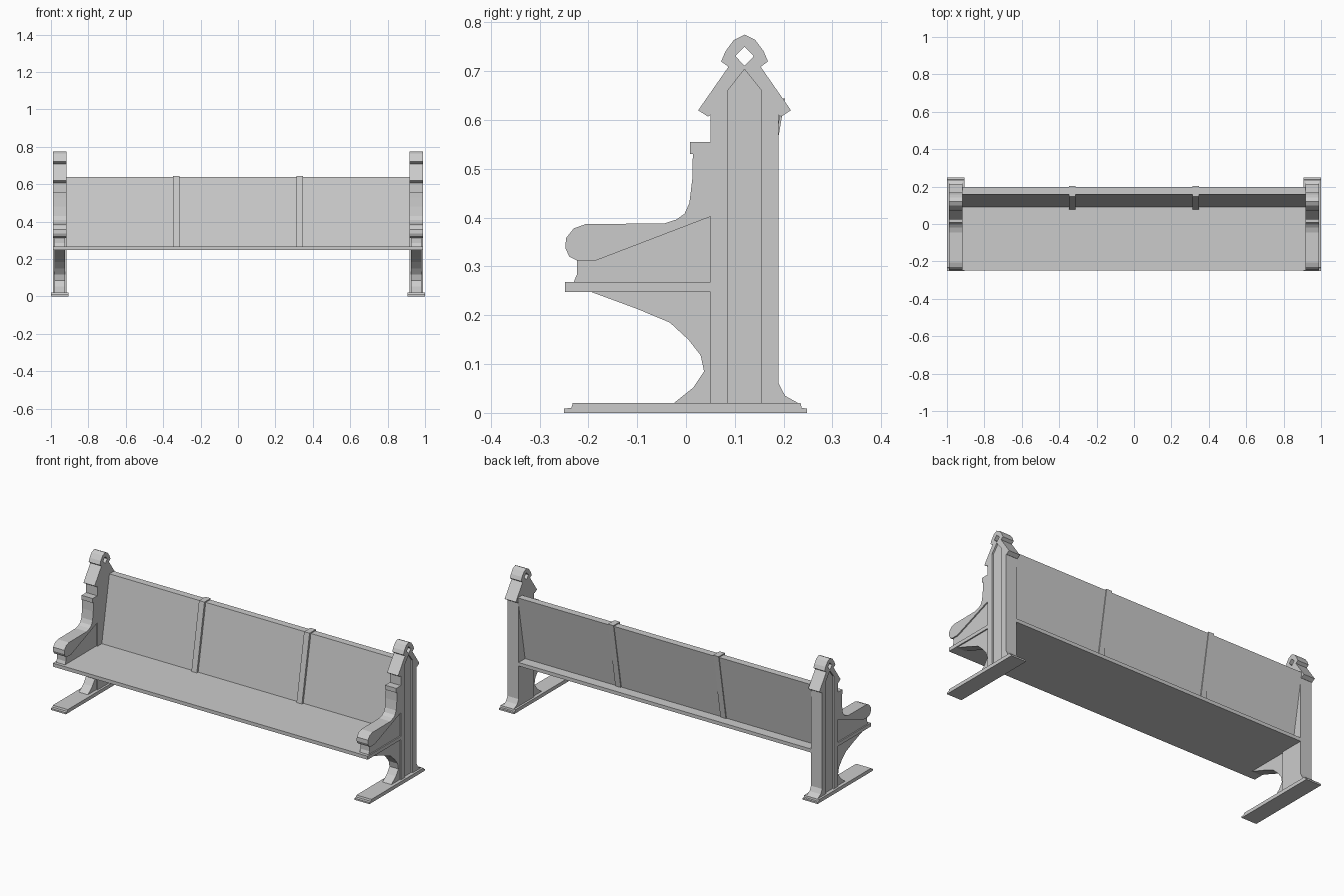
import bpy, bmesh


def prism(name, pts, x0, x1):
    """Extrude a (y, z) outline along x from x0 to x1."""
    bm = bmesh.new()
    face = bm.faces.new([bm.verts.new((x0, y, z)) for y, z in pts])
    ext = bmesh.ops.extrude_face_region(bm, geom=[face])
    moved = [v for v in ext["geom"] if isinstance(v, bmesh.types.BMVert)]
    bmesh.ops.translate(bm, verts=moved, vec=(x1 - x0, 0, 0))
    bmesh.ops.recalc_face_normals(bm, faces=bm.faces)
    me = bpy.data.meshes.new(name)
    bm.to_mesh(me)
    bm.free()
    ob = bpy.data.objects.new(name, me)
    bpy.context.collection.objects.link(ob)
    return ob


def rect(y0, y1, z0, z1):
    return [(y0, z0), (y1, z0), (y1, z1), (y0, z1)]


def cut(ob, cutter):
    mod = ob.modifiers.new("cut", "BOOLEAN")
    mod.operation = "DIFFERENCE"
    mod.solver = "EXACT"
    mod.object = cutter
    cutter.hide_render = True
    bpy.context.view_layer.objects.active = ob
    bpy.ops.object.modifier_apply(modifier=mod.name)
    bpy.data.objects.remove(cutter)


# Post with flared back foot, gable, finial and scrolled armrest
gable = [(0.19, 0.61), (0.195, 0.607), (0.215, 0.62), (0.153, 0.709),
         (0.168, 0.72), (0.159, 0.741), (0.142, 0.764), (0.12, 0.775)]
gable_left = [(0.24 - y, z) for y, z in reversed(gable[:-1])]
post = ([(0.05, 0.02), (0.23, 0.02), (0.203, 0.035), (0.19, 0.06)]
        + gable + gable_left
        + [(0.05, 0.555), (0.008, 0.555), (0.008, 0.53), (0.014, 0.53),
           (0.013, 0.48), (0.007, 0.43), (-0.003, 0.408), (-0.02, 0.396),
           (-0.045, 0.388), (-0.205, 0.387), (-0.23, 0.378), (-0.246, 0.358),
           (-0.247, 0.337), (-0.239, 0.32), (-0.223, 0.312),
           (-0.185, 0.312), (0.05, 0.402)])
arm_panel = [(-0.23, 0.268), (0.05, 0.268), (0.05, 0.402),
             (-0.185, 0.312), (-0.223, 0.312), (-0.223, 0.285)]
bracket = [(-0.195, 0.248), (-0.1, 0.213), (-0.033, 0.185), (0.005, 0.15),
           (0.03, 0.118), (0.037, 0.085), (0.015, 0.052), (-0.025, 0.02),
           (0.05, 0.02), (0.05, 0.248)]
channel = [(0.085, 0.02), (0.155, 0.02), (0.155, 0.66), (0.12, 0.704), (0.085, 0.66)]
diamond = [(0.12, 0.711), (0.139, 0.731), (0.12, 0.75), (0.101, 0.731)]

for s, side in ((-1, "left"), (1, "right")):
    c = s * 0.953

    def part(name, pts, half):
        return prism(f"{side}_{name}", pts, c - half, c + half)

    end = part("end_post", post, 0.035)
    cut(end, part("hole_cutter", diamond, 0.1))
    cut(end, prism("channel_cutter", channel, c + s * 0.026, c + s * 0.1))
    part("arm_panel", arm_panel, 0.028)
    part("bracket", bracket, 0.028)
    # Stepped floor runner
    part("runner", [(-0.25, 0), (0.248, 0), (0.248, 0.009), (0.237, 0.01),
                    (0.235, 0.02), (-0.232, 0.02), (-0.235, 0.01),
                    (-0.25, 0.009)], 0.047)

# Seat board: wide in front, narrower between the posts
prism("seat", rect(-0.248, 0.05, 0.248, 0.268), -0.988, 0.988)
prism("seat_rear", rect(0.05, 0.19, 0.248, 0.268), -0.92, 0.92)

# Leaning backrest and its two battens
prism("backrest", [(0.09, 0.268), (0.132, 0.268), (0.198, 0.638), (0.158, 0.638)], -0.92, 0.92)
for s, side in ((-1, "left"), (1, "right")):
    prism(f"{side}_back_batten",
          [(0.078, 0.268), (0.138, 0.268), (0.203, 0.644), (0.146, 0.644)],
          s * 0.33 - 0.017, s * 0.33 + 0.017)
